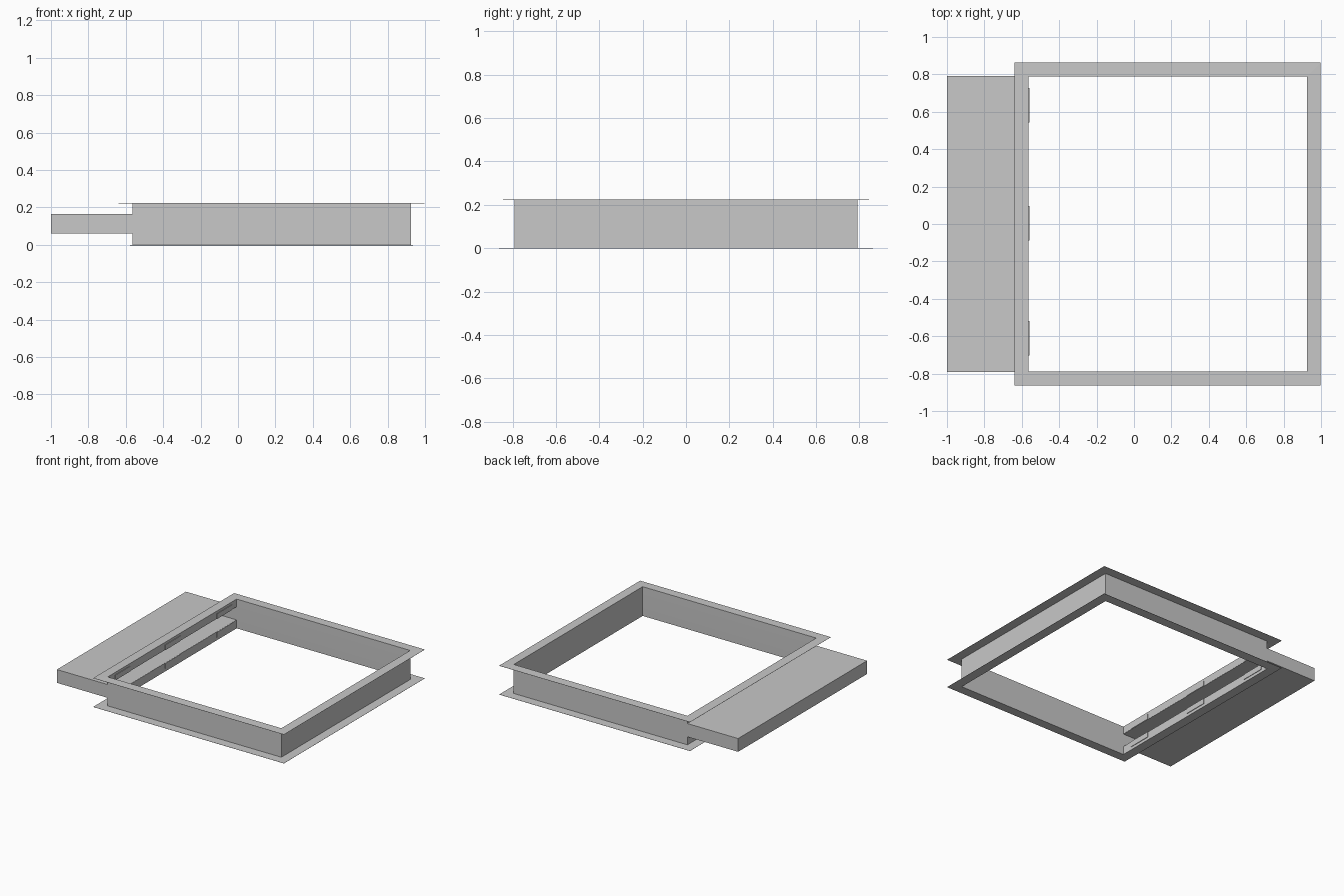
import bpy, bmesh

cube = bpy.data.objects.get("Cube")
if cube:
    bpy.data.objects.remove(cube, do_unlink=True)

# Single flat colour
grey = bpy.data.materials.new("plain grey")
grey.use_nodes = True
colour = (0.58, 0.58, 0.58, 1)
grey.diffuse_color = colour
grey.node_tree.nodes["Principled BSDF"].inputs["Base Color"].default_value = colour

# Main dimensions
LEFT, RIGHT, HALF_Y = -0.565, 0.925, 0.79
FLANGE = 0.073
HEIGHT, SLOT_LOW, SLOT_HIGH = 0.222, 0.062, 0.165
DUCT_END = -1.0


def add_object(name, bm):
    mesh = bpy.data.meshes.new(name)
    bm.to_mesh(mesh)
    bm.free()
    mesh.materials.append(grey)
    obj = bpy.data.objects.new(name, mesh)
    bpy.context.collection.objects.link(obj)
    return obj


def thicken(obj):
    # Sheet metal gauge
    mod = obj.modifiers.new("gauge", "SOLIDIFY")
    mod.thickness = 0.001
    mod.offset = -1
    mod.use_even_offset = True


def ring(bm, grow, z):
    x0, x1, y = LEFT - grow, RIGHT + grow, HALF_Y + grow
    return [bm.verts.new((px, py, z)) for px, py in
            ((x0, -y), (x1, -y), (x1, y), (x0, y))]


def box(name, x, y, z, open_right=False):
    bm = bmesh.new()
    bmesh.ops.create_cube(bm, size=1)
    bm.normal_update()
    inner = [f for f in bm.faces if open_right and f.normal.x > 0.9]
    for v in bm.verts:
        v.co = [span[int(c > 0)] for c, span in zip(v.co, (x, y, z))]
    bmesh.ops.delete(bm, geom=inner, context="FACES_ONLY")
    return add_object(name, bm)


# Sheet frame: flange, wall, flange, with a slot through the duct-side wall
bm = bmesh.new()
levels = [(FLANGE, 0), (0, 0), (0, SLOT_LOW), (0, SLOT_HIGH), (0, HEIGHT), (FLANGE, HEIGHT)]
rings = [ring(bm, grow, z) for grow, z in levels]
for level, (a, b) in enumerate(zip(rings, rings[1:])):
    for side in range(4):
        if level == 2 and side == 3:
            continue
        n = (side + 1) % 4
        bm.faces.new((a[side], a[n], b[n], b[side]))
thicken(add_object("channel_frame", bm))

# Hollow duct opening into the frame
thicken(box("side_duct", (DUCT_END, LEFT), (-HALF_Y, HALF_Y), (SLOT_LOW, SLOT_HIGH), True))

# Thin clips above and below the slot
for place, y in (("front", -0.61), ("middle", 0.005), ("back", 0.635)):
    for part, z in (("lower", (0.02, SLOT_LOW)), ("upper", (SLOT_HIGH, 0.205))):
        box(f"{place}_{part}_clip", (LEFT, LEFT + 0.005), (y - 0.092, y + 0.092), z)
